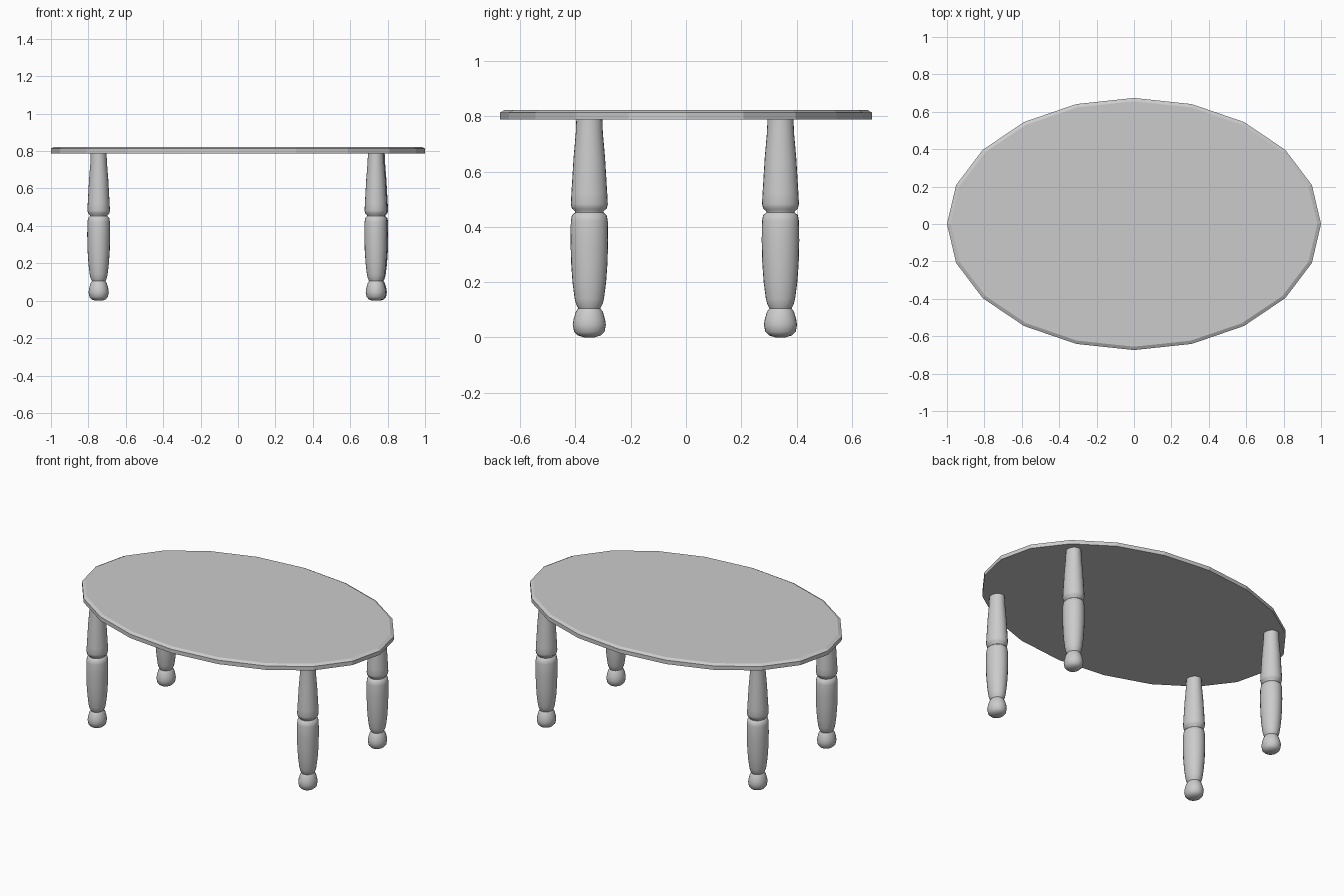
import bpy, bmesh, math

if "Cube" in bpy.data.objects:
    bpy.data.objects.remove(bpy.data.objects["Cube"], do_unlink=True)

grey = bpy.data.materials.new("plain grey")
grey.use_nodes = True
colour = (0.6, 0.6, 0.6, 1)
grey.diffuse_color = colour
grey.node_tree.nodes["Principled BSDF"].inputs["Base Color"].default_value = colour


def lathe(name, rings, sides, location=(0, 0, 0)):
    """Closed solid from elliptical rings (x radius, y radius, z), bottom first."""
    bm = bmesh.new()
    loops = []
    for rx, ry, z in rings:
        angles = [math.tau * i / sides for i in range(sides)]
        loops.append([bm.verts.new((rx * math.cos(a), ry * math.sin(a), z)) for a in angles])
    for low, high in zip(loops, loops[1:]):
        for i in range(sides):
            j = (i + 1) % sides
            bm.faces.new((low[i], low[j], high[j], high[i]))
    bm.faces.new(loops[0][::-1])
    bm.faces.new(loops[-1])
    mesh = bpy.data.meshes.new(name)
    bm.to_mesh(mesh)
    bm.free()
    mesh.materials.append(grey)
    obj = bpy.data.objects.new(name, mesh)
    obj.location = location
    bpy.context.collection.objects.link(obj)
    return obj


# Oval top with a narrow chamfer along its upper edge
lathe("table_top", [(1, 0.674, 0.788), (1, 0.674, 0.813), (0.98, 0.656, 0.823)], 20)

# Turned leg: ball foot, lower barrel, groove, tapered upper barrel
profile = [(0.02, 0), (0.042, 0.007), (0.055, 0.02), (0.06, 0.045), (0.057, 0.065),
           (0.049, 0.092), (0.04, 0.105), (0.048, 0.12), (0.053, 0.14), (0.061, 0.2),
           (0.066, 0.27), (0.068, 0.35), (0.067, 0.42), (0.063, 0.442), (0.051, 0.452),
           (0.052, 0.457), (0.063, 0.466), (0.067, 0.482), (0.065, 0.52),
           (0.057, 0.65), (0.049, 0.74), (0.047, 0.79)]
rings = [(r * 0.9, r, z) for r, z in profile]

places = {"front_left_leg": (0.737, -0.35), "front_right_leg": (-0.745, -0.35),
          "back_left_leg": (0.742, 0.342), "back_right_leg": (-0.745, 0.342)}
for name, (x, y) in places.items():
    leg = lathe(name, rings, 24, (x, y, 0))
    bpy.ops.object.select_all(action="DESELECT")
    leg.select_set(True)
    bpy.context.view_layer.objects.active = leg
    bpy.ops.object.shade_smooth_by_angle(angle=math.radians(50))
